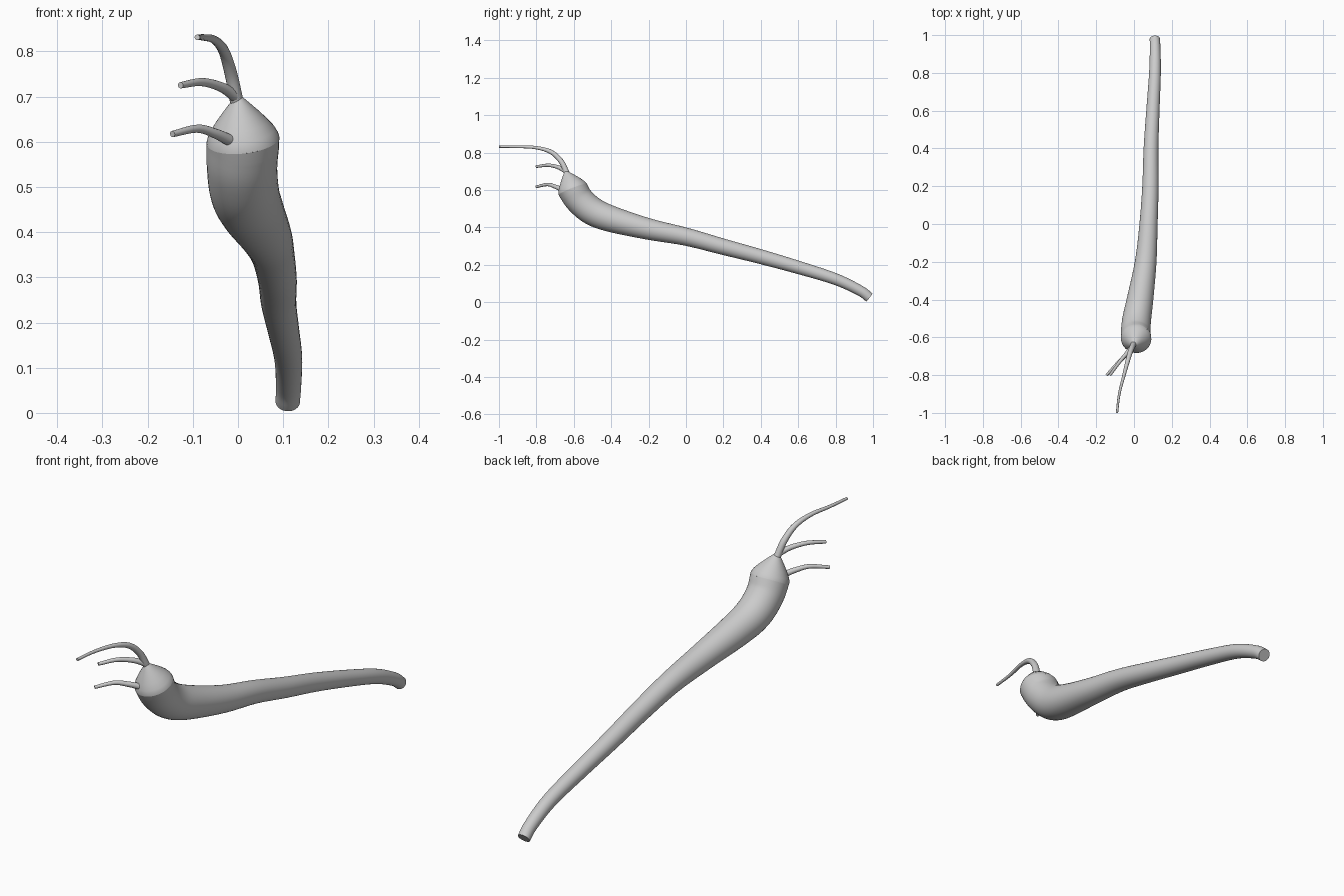
import bpy, bmesh, math
from mathutils import Vector

if "Cube" in bpy.data.objects:
    bpy.data.objects.remove(bpy.data.objects["Cube"])


def spline(pts, steps):
    """Catmull-Rom through (x, y, z, radius) points."""
    p = [Vector(q) for q in pts]
    p = [2 * p[0] - p[1]] + p + [2 * p[-1] - p[-2]]
    out = []
    for i in range(1, len(p) - 2):
        a, b, c, d = p[i - 1:i + 3]
        for s in range(steps):
            t = s / steps
            out.append(0.5 * (2 * b + (c - a) * t + (2 * a - 5 * b + 4 * c - d) * t * t
                              + (3 * b - a - 3 * c + d) * t ** 3))
    return out + [p[-2]]


def tube(name, rings, sides, end_dir=None, cap_end=True):
    """Sweep circles along (x, y, z, radius) rings."""
    bm = bmesh.new()
    pos = [Vector(r[:3]) for r in rings]
    n = len(pos)
    loops = []
    side = Vector((1, 0, 0))
    for i in range(n):
        t = (pos[min(i + 1, n - 1)] - pos[max(i - 1, 0)]).normalized()
        if i == n - 1 and end_dir:
            t = end_dir
        side = (side - t * side.dot(t)).normalized()
        up = t.cross(side)
        loops.append([bm.verts.new(pos[i] + rings[i][3] * (
            side * math.cos(2 * math.pi * k / sides) + up * math.sin(2 * math.pi * k / sides)))
            for k in range(sides)])
    for a, b in zip(loops, loops[1:]):
        for k in range(sides):
            j = (k + 1) % sides
            bm.faces.new((a[k], a[j], b[j], b[k]))
    bm.faces.new(loops[0][::-1])
    if cap_end:
        bm.faces.new(loops[-1])
    bmesh.ops.recalc_face_normals(bm, faces=bm.faces)
    me = bpy.data.meshes.new(name)
    bm.to_mesh(me)
    bm.free()
    ob = bpy.data.objects.new(name, me)
    bpy.context.collection.objects.link(ob)
    bpy.ops.object.select_all(action='DESELECT')
    ob.select_set(True)
    bpy.context.view_layer.objects.active = ob
    bpy.ops.object.shade_smooth_by_angle(angle=math.radians(40))
    return ob


# Long tapering body, from tail to head rim
rim = Vector((0.011, -0.606, 0.603))
apex = Vector((0.0, -0.645, 0.703))
axis = (apex - rim).normalized()
body = [
    (0.11, 0.981, 0.025, 0.027), (0.112, 0.93, 0.062, 0.028), (0.111, 0.8, 0.123, 0.031),
    (0.100, 0.6, 0.186, 0.035), (0.090, 0.4, 0.243, 0.039), (0.087, 0.2, 0.296, 0.043),
    (0.077, 0.0, 0.350, 0.048), (0.062, -0.2, 0.391, 0.057), (0.032, -0.4, 0.445, 0.070),
    (0.015, -0.50, 0.487, 0.076), (0.009, -0.568, 0.545, 0.078), (*rim, 0.081)]
tube("body", spline(body, 6), 40, axis, cap_end=False)

# Domed cone closing the head
cone = [(0, 0.081), (0.08, 0.079), (0.2, 0.073), (0.4, 0.058), (0.6, 0.041),
        (0.8, 0.023), (0.95, 0.009), (1.0, 0.003)]
tube("head_cone", [(*rim.lerp(apex, t), r) for t, r in cone], 40, axis)

# Three thin feelers
feelers = {
    "upper_feeler": [(-0.003, -0.637, 0.69, 0.015), (-0.016, -0.667, 0.752, 0.014),
                     (-0.032, -0.72, 0.802, 0.012), (-0.053, -0.80, 0.826, 0.009),
                     (-0.078, -0.90, 0.831, 0.007), (-0.09, -1.0, 0.831, 0.006)],
    "middle_feeler": [(-0.003, -0.64, 0.698, 0.013), (-0.035, -0.68, 0.72, 0.011),
                      (-0.08, -0.735, 0.732, 0.009), (-0.127, -0.80, 0.725, 0.007)],
    "lower_feeler": [(-0.02, -0.667, 0.604, 0.013), (-0.05, -0.70, 0.618, 0.011),
                     (-0.09, -0.74, 0.629, 0.009), (-0.145, -0.80, 0.617, 0.007)]}
for name, pts in feelers.items():
    tube(name, spline(pts, 6), 16)
